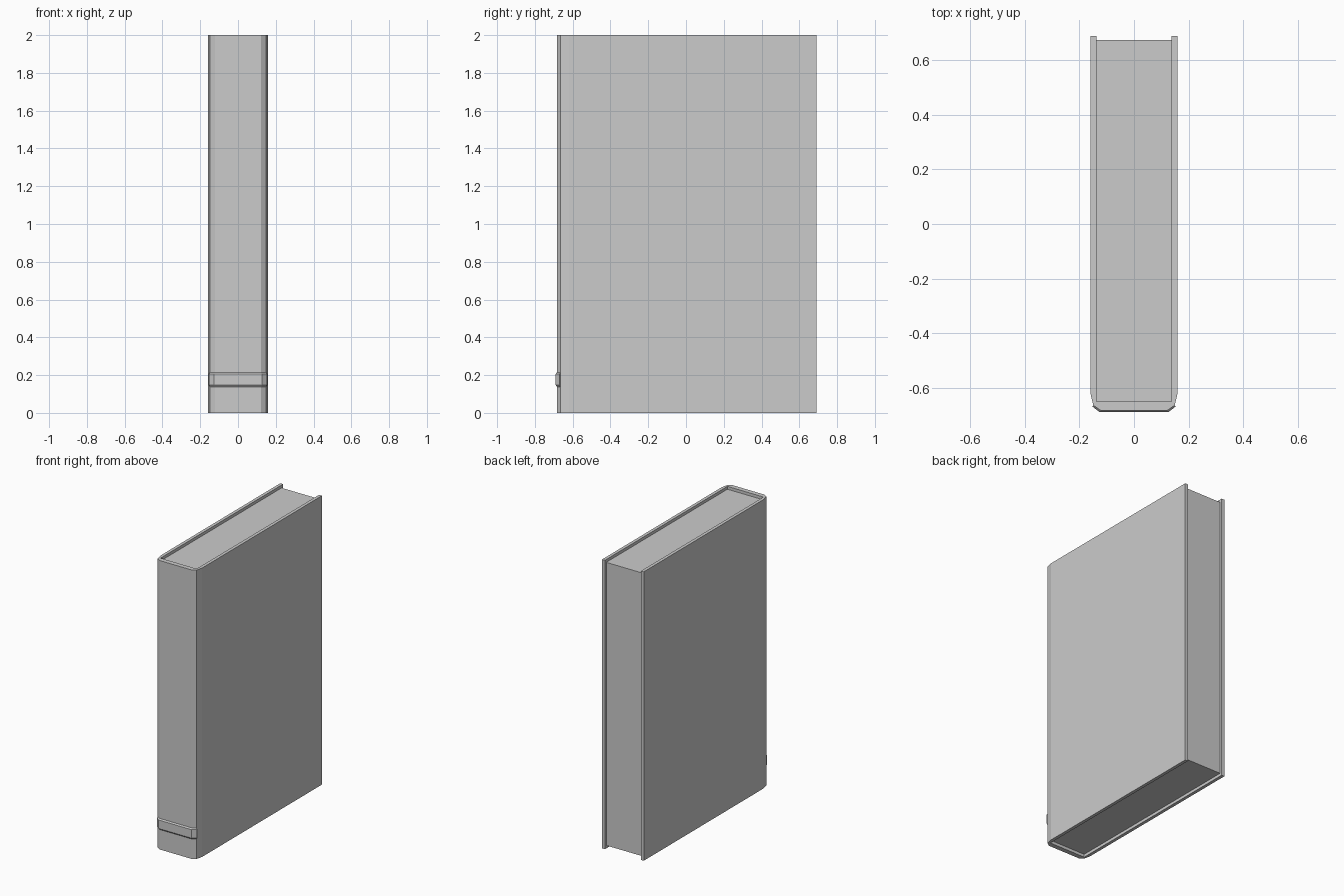
import bpy, bmesh

if "Cube" in bpy.data.objects:
    bpy.data.objects.remove(bpy.data.objects["Cube"])


def loft(name, layers):
    """Closed solid through stacked outlines: [(z, [(x, y), ...]), ...]"""
    bm = bmesh.new()
    rings = [[bm.verts.new((x, y, z)) for x, y in pts] for z, pts in layers]
    for a, b in zip(rings, rings[1:]):
        n = len(a)
        for i in range(n):
            j = (i + 1) % n
            bm.faces.new((a[i], a[j], b[j], b[i]))
    bm.faces.new(rings[0][::-1])
    bm.faces.new(rings[-1])
    bmesh.ops.recalc_face_normals(bm, faces=bm.faces)
    mesh = bpy.data.meshes.new(name)
    bm.to_mesh(mesh)
    bm.free()
    obj = bpy.data.objects.new(name, mesh)
    bpy.context.collection.objects.link(obj)
    return obj


def mirrored(half):
    """Complete a left-half outline with its right half."""
    return half + [(-x, y) for x, y in reversed(half)]


# Cover: U-shaped wrap with chamfered spine corners
outer = mirrored([(-0.16, 0.69), (-0.16, -0.62), (-0.149, -0.665), (-0.123, -0.683)])
inner = mirrored([(-0.138, 0.69), (-0.138, -0.65)])
cover = outer + inner[::-1]
loft("cover", [(0, cover), (2, cover)])

# Page block, recessed at top, bottom and fore edge
pages = mirrored([(-0.138, 0.675), (-0.138, -0.652)])
loft("pages", [(0.02, pages), (1.98, pages)])

# Raised band across the spine with bevelled edges
back = [(-0.142, -0.66), (-0.12, -0.672)]
base = mirrored([back[1], back[0], (-0.149, -0.665), (-0.123, -0.683)])
raised = mirrored([back[1], back[0], (-0.153, -0.669), (-0.126, -0.69)])
loft("spine_band", [(0.138, base), (0.147, raised), (0.206, raised), (0.215, base)])
